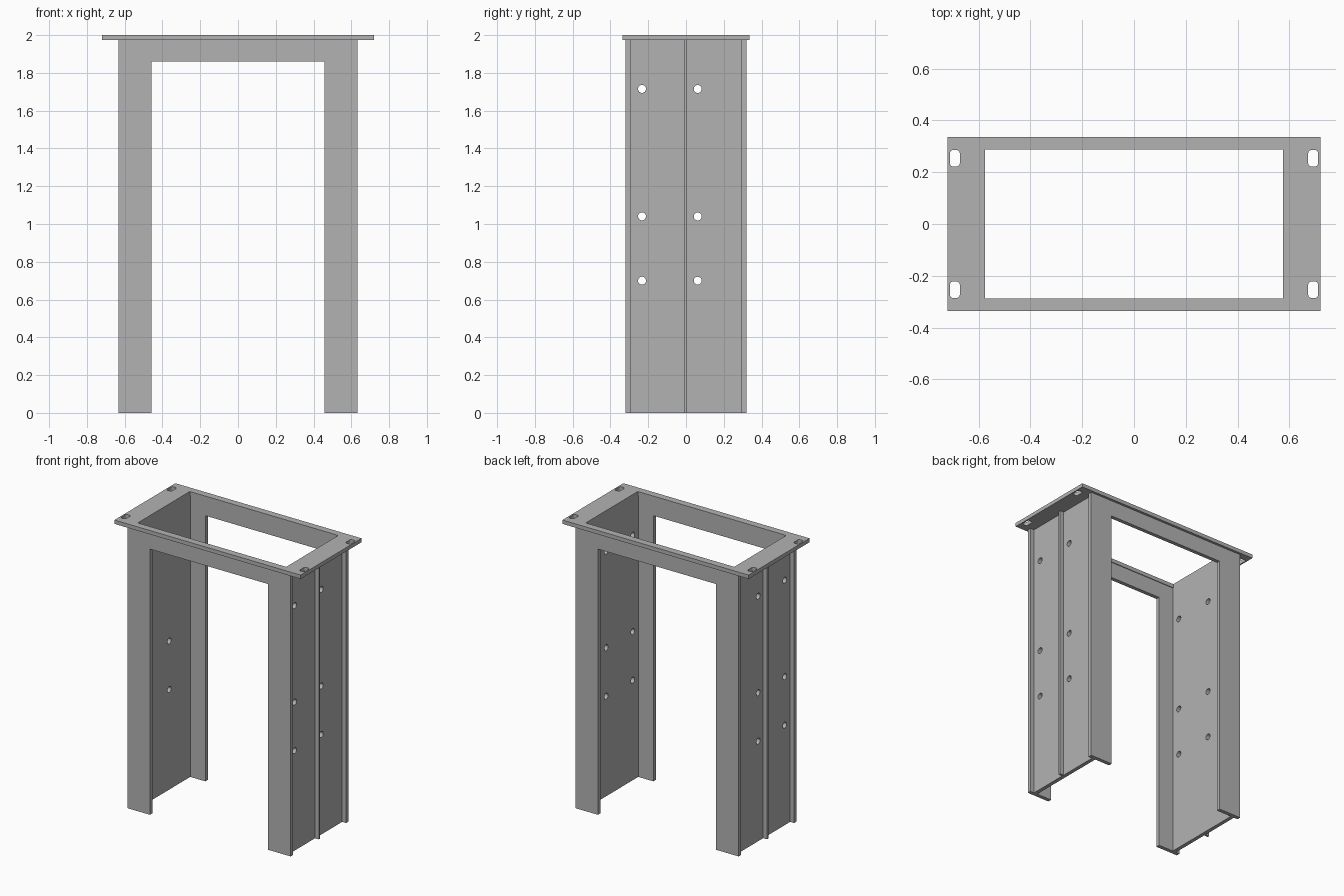
import bpy, bmesh, math
from mathutils import Matrix, Vector

cube = bpy.data.objects.get("Cube")
if cube:
    bpy.data.objects.remove(cube, do_unlink=True)

# Single steel grey
steel = bpy.data.materials.new("steel_grey")
steel.use_nodes = True
grey = (0.45, 0.45, 0.45, 1)
steel.diffuse_color = grey
steel.node_tree.nodes["Principled BSDF"].inputs["Base Color"].default_value = grey

HEIGHT = 2.0
SHEET = 0.027                 # thickness of every plate
UNDER = HEIGHT - SHEET        # underside of the top flange
LEG_OUT, LEG_IN = 0.632, 0.458
WALL_IN, DEPTH = 0.575, 0.32


def rect(x0, x1, y0, y1):
    return [(x0, y0), (x1, y0), (x1, y1), (x0, y1)]


def circle(cx, cy, r, n=24):
    return [(cx + r * math.cos(math.tau * i / n), cy + r * math.sin(math.tau * i / n))
            for i in range(n)]


def rounded_slot(cx, cy, w, h, r, n=5):
    pts = []
    for q, (sx, sy) in enumerate([(1, 1), (-1, 1), (-1, -1), (1, -1)]):
        for i in range(n + 1):
            a = math.pi / 2 * (q + i / n)
            pts.append((cx + sx * (w / 2 - r) + r * math.cos(a),
                        cy + sy * (h / 2 - r) + r * math.sin(a)))
    return pts


def plate(name, outlines, thickness, centre, u, v):
    """Sheet cut from an outline plus hole outlines, lying in the u-v plane."""
    curve = bpy.data.curves.new(name, "CURVE")
    curve.dimensions = "2D"
    curve.fill_mode = "BOTH"
    curve.extrude = thickness / 2
    for pts in outlines:
        spline = curve.splines.new("POLY")
        spline.points.add(len(pts) - 1)
        for p, (x, y) in zip(spline.points, pts):
            p.co = (x, y, 0, 1)
        spline.use_cyclic_u = True
    obj = bpy.data.objects.new(name, curve)
    bpy.context.collection.objects.link(obj)
    u, v = Vector(u), Vector(v)
    turn = Matrix((u, v, u.cross(v))).transposed().to_4x4()
    obj.matrix_world = Matrix.Translation(centre) @ turn

    bpy.ops.object.select_all(action="DESELECT")
    obj.select_set(True)
    bpy.context.view_layer.objects.active = obj
    bpy.ops.object.convert(target="MESH")
    obj = bpy.context.object
    bm = bmesh.new()
    bm.from_mesh(obj.data)
    bmesh.ops.remove_doubles(bm, verts=bm.verts, dist=0.0001)
    bmesh.ops.recalc_face_normals(bm, faces=bm.faces)
    bm.to_mesh(obj.data)
    bm.free()
    obj.data.materials.clear()
    obj.data.materials.append(steel)
    bpy.ops.object.shade_smooth_by_angle(angle=math.radians(30))
    return obj


X, Y, Z = (1, 0, 0), (0, 1, 0), (0, 0, 1)

# Top flange with a large opening and four mounting slots
slots = [rounded_slot(sx * 0.692, sy * 0.254, 0.038, 0.063, 0.012)
         for sx in (-1, 1) for sy in (-1, 1)]
plate("top_flange", [rect(-0.721, 0.721, -0.337, 0.337),
                     rect(-WALL_IN, WALL_IN, -0.288, 0.288)] + slots,
      SHEET, (0, 0, HEIGHT - SHEET / 2), X, Y)

# Front and back portal plates
portal = [(-LEG_OUT, 0), (-LEG_IN, 0), (-LEG_IN, 1.86), (LEG_IN, 1.86),
          (LEG_IN, 0), (LEG_OUT, 0), (LEG_OUT, UNDER), (-LEG_OUT, UNDER)]
for name, s in (("front_portal", -1), ("back_portal", 1)):
    plate(name, [portal], SHEET, (0, s * (DEPTH - SHEET / 2), 0), X, Z)

# Recessed side walls with bolt holes, each with an outer centre rib
bolt_holes = [circle(y, z, 0.021) for y in (-0.233, 0.062) for z in (0.70, 1.04, 1.715)]
inner = DEPTH - SHEET
wall_out = WALL_IN + SHEET
for side, s in (("left", 1), ("right", -1)):
    plate(side + "_wall", [rect(-inner, inner, 0, UNDER)] + bolt_holes,
          SHEET, (s * (WALL_IN + SHEET / 2), 0, 0), Y, Z)
    plate(side + "_rib", [rect(-0.008, 0.006, 0, UNDER)],
          LEG_OUT - wall_out, (s * (wall_out + LEG_OUT) / 2, 0, 0), Y, Z)
